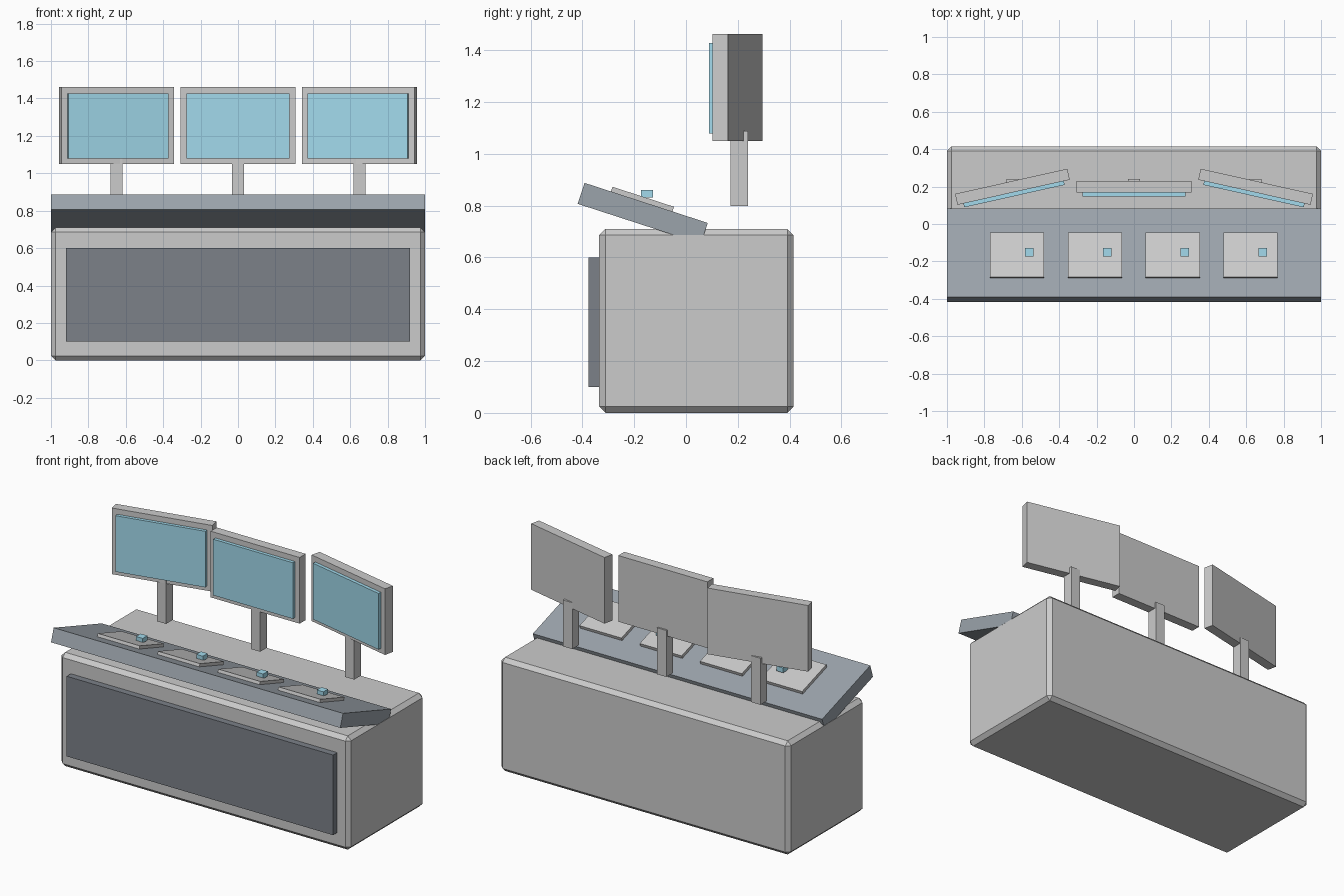
import bpy
from math import radians, sin, cos
from mathutils import Matrix, Vector

if "Cube" in bpy.data.objects:
    bpy.data.objects.remove(bpy.data.objects["Cube"])


def material(name, rgb):
    m = bpy.data.materials.new(name)
    m.diffuse_color = (*rgb, 1)
    m.use_nodes = True
    m.node_tree.nodes["Principled BSDF"].inputs["Base Color"].default_value = m.diffuse_color
    return m


BLUE = material("screen_blue", (0.36, 0.70, 0.84))
SLATE = material("slate", (0.33, 0.37, 0.41))
DARK = material("dark_panel", (0.20, 0.22, 0.25))


def box(name, size, loc, rot=(0, 0, 0), mat=None):
    bpy.ops.mesh.primitive_cube_add(size=1, location=loc, rotation=rot)
    ob = bpy.context.object
    ob.name = name
    ob.scale = size
    bpy.ops.object.transform_apply(location=False, rotation=False, scale=True)
    if mat:
        ob.data.materials.append(mat)
    return ob


# Cabinet with chamfered edges
body = box("cabinet", (2, 0.75, 0.71), (0, 0.04, 0.355))
bev = body.modifiers.new("chamfer", "BEVEL")
bev.width = 0.024
bev.segments = 1

# Recessed-look front panel
box("front_panel", (1.84, 0.05, 0.5), (0, -0.351, 0.35), mat=DARK)

# Sloped control desk
tilt = -radians(18)
desk = Vector((0, -0.167, 0.770))
box("control_desk", (1.998, 0.5, 0.085), desk, (tilt, 0, 0), SLATE)

# Control pads lying on the desk, each with a small button
slope = Matrix.Rotation(tilt, 3, 'X')
for i in range(4):
    x = -0.625 + i * 0.416
    pad = desk + slope @ Vector((x, -0.018, 0.0495))
    box(f"control_pad_{i + 1}", (0.29, 0.25, 0.024), pad, (tilt, 0, 0))
    box(f"button_{i + 1}", (0.045, 0.046, 0.03), (x + 0.065, -0.15, 0.846), mat=BLUE)

# Three monitors on posts, outer ones turned inward
for side, label in ((-1, "left"), (0, "middle"), (1, "right")):
    x, a = side * 0.65, -side * 0.22
    box(f"monitor_{label}", (0.615, 0.06, 0.413), (x, 0.199, 1.255), (0, 0, a))
    off = 0.039
    box(f"screen_{label}", (0.55, 0.024, 0.35),
        (x + off * sin(a), 0.199 - off * cos(a), 1.253), (0, 0, a), BLUE)
    box(f"post_{label}", (0.064, 0.067, 0.29), (x, 0.206, 0.943))
